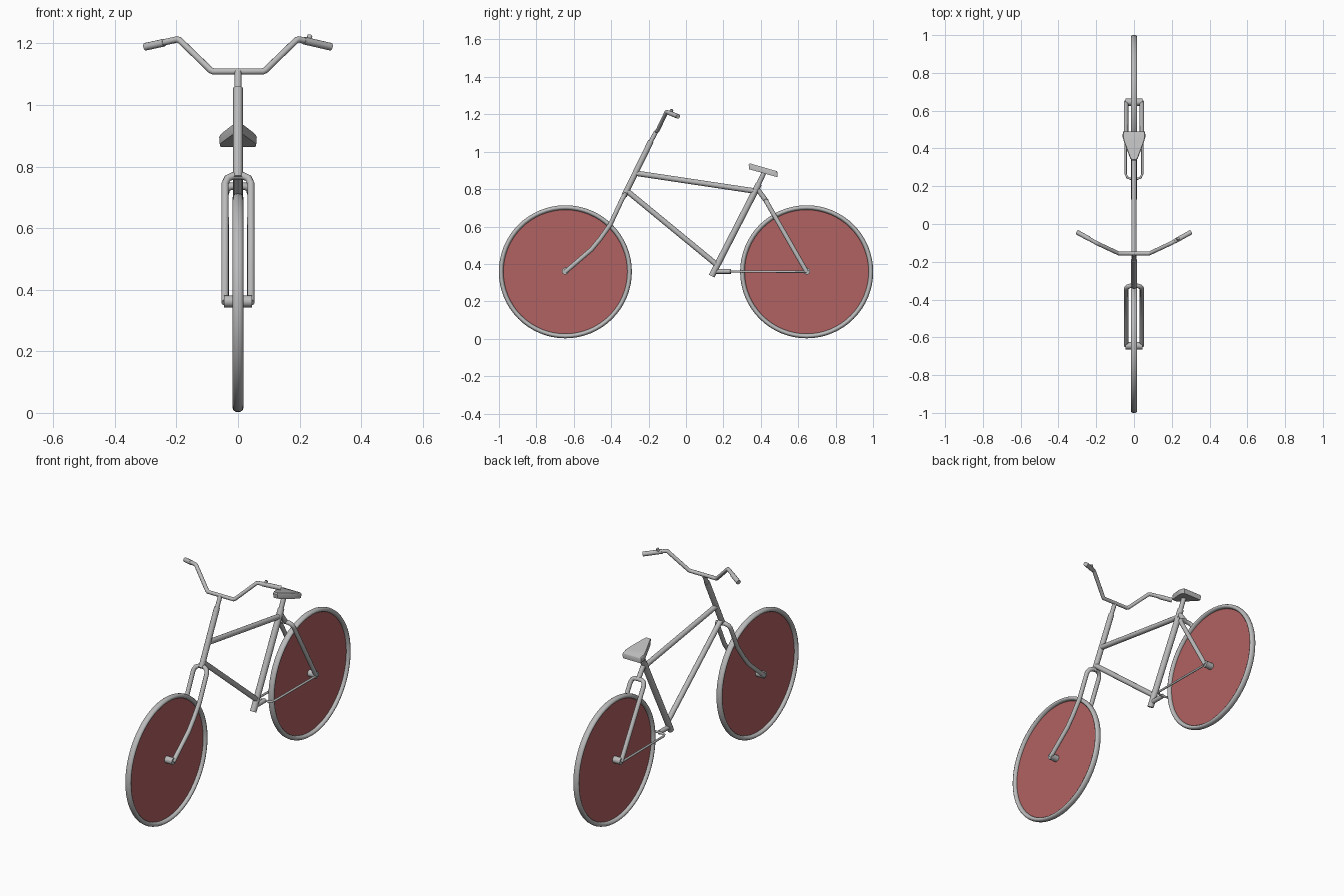
import bpy, bmesh
from math import pi

if "Cube" in bpy.data.objects:
    bpy.data.objects.remove(bpy.data.objects["Cube"])

WHEEL_Y, WHEEL_Z = 0.645, 0.358


def material(name, color):
    m = bpy.data.materials.new(name)
    m.diffuse_color = (*color, 1)
    m.use_nodes = True
    m.node_tree.nodes["Principled BSDF"].inputs["Base Color"].default_value = m.diffuse_color
    return m


red = material("red_disc", (0.44, 0.122, 0.122))
grey = material("dark_grey", (0.5, 0.5, 0.5))


def finish(ob, mat=grey):
    ob.data.materials.append(mat)
    bpy.ops.object.select_all(action='DESELECT')
    ob.select_set(True)
    bpy.context.view_layer.objects.active = ob
    bpy.ops.object.shade_smooth_by_angle(angle=0.7)


def tube(name, pts, r):
    """Round capped tube along a list of points."""
    cu = bpy.data.curves.new(name, 'CURVE')
    cu.dimensions = '3D'
    cu.bevel_depth = r
    cu.bevel_resolution = 4
    cu.use_fill_caps = True
    sp = cu.splines.new('POLY')
    sp.points.add(len(pts) - 1)
    for p, co in zip(sp.points, pts):
        p.co = (*co, 1)
    ob = bpy.data.objects.new(name, cu)
    bpy.context.collection.objects.link(ob)
    bpy.ops.object.select_all(action='DESELECT')
    ob.select_set(True)
    bpy.context.view_layer.objects.active = ob
    bpy.ops.object.convert(target='MESH')
    ob = bpy.context.object
    ob.name = name
    finish(ob)


def mirrored(half):
    """Turn a half path into a full path across x = 0."""
    tail = half[:-1] if half[-1][0] == 0 else half
    return half + [(-x, y, z) for x, y, z in reversed(tail)]


# Wheels: tyre, disc and hub
for side, y in (("front", -WHEEL_Y), ("rear", WHEEL_Y)):
    bpy.ops.mesh.primitive_torus_add(location=(0, y, WHEEL_Z), rotation=(0, pi / 2, 0),
                                     major_radius=0.3435, minor_radius=0.0122,
                                     major_segments=64, minor_segments=12)
    tyre = bpy.context.object
    tyre.name = side + "_tyre"
    tyre.scale.z = 1.4
    finish(tyre)
    bpy.ops.mesh.primitive_circle_add(vertices=64, radius=0.337, fill_type='NGON',
                                      location=(0, y, WHEEL_Z), rotation=(0, pi / 2, 0))
    disc = bpy.context.object
    disc.name = side + "_wheel_disc"
    finish(disc, red)
    tube(side + "_hub", [(-0.046, y, WHEEL_Z + 0.004), (0.046, y, WHEEL_Z + 0.004)], 0.019)

# Front fork: both legs and the crown in one bent tube
tube("front_fork", mirrored([
    (0.042, -0.645, 0.358), (0.042, -0.505, 0.478), (0.042, -0.458, 0.535),
    (0.042, -0.405, 0.61), (0.042, -0.342, 0.745), (0.034, -0.332, 0.762),
    (0.016, -0.326, 0.77), (0, -0.325, 0.77)]), 0.012)

# Main frame
tube("head_tube", [(0, -0.33, 0.765), (0, -0.188, 1.055)], 0.0155)
tube("handlebar_stem", [(0, -0.19, 1.05), (0, -0.16, 1.108)], 0.0115)
tube("top_tube", [(0, -0.268, 0.885), (0, 0.38, 0.788)], 0.0145)
tube("down_tube", [(0, -0.315, 0.79), (0, 0.165, 0.395)], 0.0145)
tube("seat_tube", [(0, 0.137, 0.335), (0, 0.39, 0.829)], 0.017)
tube("seat_post", [(0, 0.385, 0.82), (0, 0.42, 0.895)], 0.013)

# Seat stays and chain stays, each on a single stub
tube("seat_stay_stub", [(0, 0.375, 0.81), (0, 0.43, 0.735)], 0.013)
tube("seat_stays", mirrored([
    (0.042, 0.645, 0.358), (0.042, 0.443, 0.71), (0.036, 0.432, 0.729),
    (0.024, 0.429, 0.736), (0, 0.428, 0.737)]), 0.012)
tube("chain_stay_stub", [(0, 0.148, 0.36), (0, 0.24, 0.36)], 0.0125)
tube("chain_stays", mirrored([
    (0.044, 0.645, 0.358), (0.044, 0.265, 0.36), (0.036, 0.247, 0.36),
    (0.02, 0.24, 0.36), (0, 0.24, 0.36)]), 0.006)

# Handlebar and grips
tube("handlebar", mirrored([
    (0.292, -0.048, 1.192), (0.198, -0.101, 1.213), (0.19, -0.105, 1.211),
    (0.089, -0.152, 1.113), (0.08, -0.156, 1.109)]), 0.0105)
tube("grip_left", [(-0.24, -0.077, 1.2025), (-0.302, -0.043, 1.189)], 0.0125)
tube("grip_right", [(0.215, -0.0915, 1.209), (0.302, -0.043, 1.189)], 0.0125)

# Gear shifter on the right grip
tube("shifter_lever", [(0.228, -0.083, 1.207), (0.234, -0.075, 1.226)], 0.008)

# Seat: tapered slab, tilted down to the rear
outline = [(0.013, 0.335), (0.021, 0.35), (0.053, 0.435), (0.061, 0.463), (0.058, 0.49)]
outline += [(-x, y) for x, y in reversed(outline)]
bm = bmesh.new()
loops = []
for inset, drop in ((0.93, 0.0), (1.0, 0.007), (0.97, 0.032)):
    loops.append([bm.verts.new((x * inset, 0.42 + (y - 0.42) * inset,
                                0.938 - (y - 0.335) * 0.27 - drop)) for x, y in outline])
n = len(outline)
bm.faces.new(loops[0])
bm.faces.new(reversed(loops[-1]))
for a, b in zip(loops, loops[1:]):
    for i in range(n):
        j = (i + 1) % n
        bm.faces.new((a[i], b[i], b[j], a[j]))
bmesh.ops.recalc_face_normals(bm, faces=bm.faces)
mesh = bpy.data.meshes.new("seat")
bm.to_mesh(mesh)
bm.free()
seat = bpy.data.objects.new("seat", mesh)
bpy.context.collection.objects.link(seat)
finish(seat)
